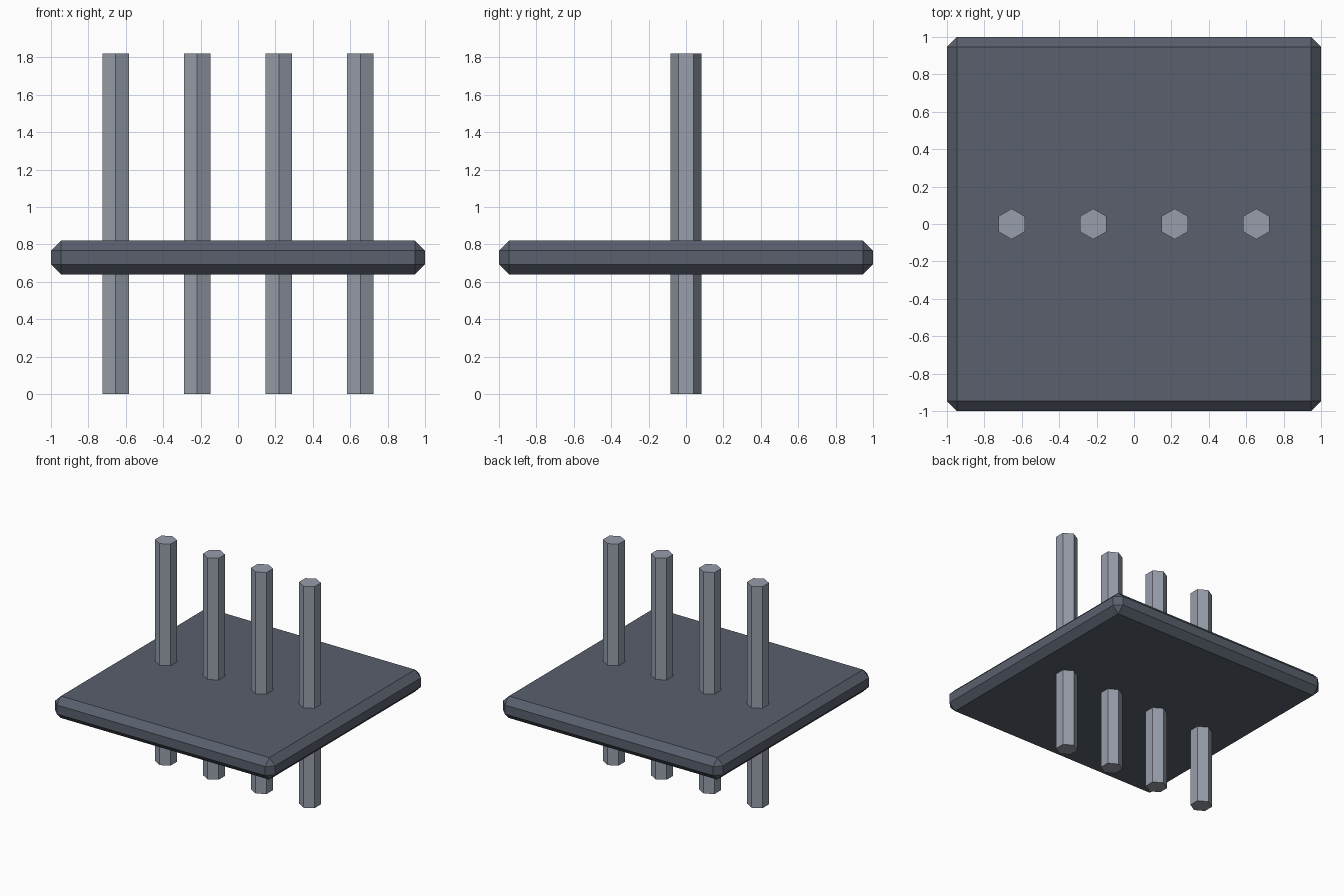
import bpy

if "Cube" in bpy.data.objects:
    bpy.data.objects.remove(bpy.data.objects["Cube"])


def material(name, rgb):
    mat = bpy.data.materials.new(name)
    mat.diffuse_color = (*rgb, 1)
    mat.use_nodes = True
    mat.node_tree.nodes["Principled BSDF"].inputs["Base Color"].default_value = mat.diffuse_color
    return mat


slate = material("dark_slate", (0.10, 0.115, 0.15))
steel = material("pale_steel", (0.31, 0.34, 0.40))

# Square plate with chamfered edges
bpy.ops.mesh.primitive_cube_add(size=1, location=(0, 0, 0.73))
plate = bpy.context.object
plate.name = "plate"
plate.scale = (2, 2, 0.18)
bpy.ops.object.transform_apply(location=False, rotation=False, scale=True)
chamfer = plate.modifiers.new("chamfer", 'BEVEL')
chamfer.width = 0.053
chamfer.segments = 1
plate.data.materials.append(slate)

# Row of hexagonal pins passing through the plate
PIN_HEIGHT = 1.82
PIN_SPACING = 0.436
for i in range(4):
    x = (i - 1.5) * PIN_SPACING
    bpy.ops.mesh.primitive_cylinder_add(vertices=6, radius=0.082, depth=PIN_HEIGHT,
                                        location=(x, 0, PIN_HEIGHT / 2))
    pin = bpy.context.object
    pin.name = f"pin_{i + 1}"
    pin.data.materials.append(steel)
